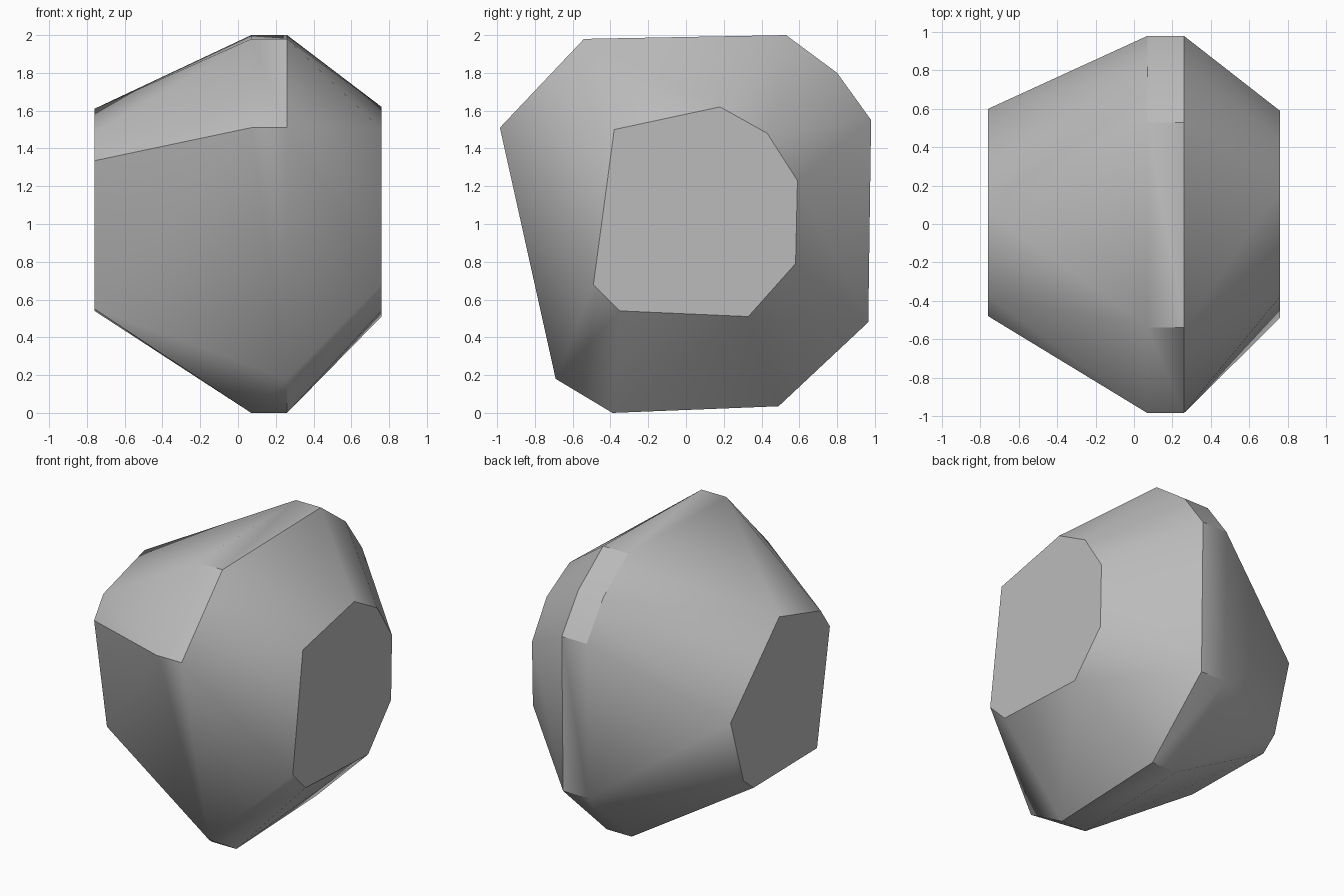
import bpy
import bmesh
import math

cube = bpy.data.objects.get("Cube")
if cube:
    bpy.data.objects.remove(cube, do_unlink=True)

# Single stone colour
stone = bpy.data.materials.new("stone_grey")
stone.use_nodes = True
colour = (0.5, 0.5, 0.5, 1)
stone.diffuse_color = colour
stone.node_tree.nodes["Principled BSDF"].inputs["Base Color"].default_value = colour

# Widest cross-section (y, z), shared by both middle rings
belt = [(-0.54, 1.98), (0.53, 2.0), (0.80, 1.80), (0.98, 1.55), (0.965, 0.48),
        (0.49, 0.035), (-0.39, 0.0), (-0.985, 1.51)]
low_front_chip = (-0.69, 0.18)

# Flat cut ends
left_end = [(-0.38, 1.50), (0.18, 1.62), (0.43, 1.48), (0.59, 1.23), (0.58, 0.79),
            (0.33, 0.51), (-0.35, 0.54), (-0.49, 0.68)]
right_end = [(-0.38, 1.48), (0.07, 1.61), (0.60, 1.08), (0.46, 0.63),
             (0.35, 0.54), (-0.34, 0.55), (-0.48, 1.335)]

sections = [(-0.76, right_end), (0.07, belt),
            (0.26, belt + [low_front_chip]), (0.76, left_end)]

# Wrap the cross-sections in one faceted skin
bm = bmesh.new()
for x, outline in sections:
    for y, z in outline:
        bm.verts.new((x, y, z))
bmesh.ops.convex_hull(bm, input=bm.verts[:])
bmesh.ops.dissolve_limit(bm, angle_limit=math.radians(1), verts=bm.verts[:], edges=bm.edges[:])
bmesh.ops.recalc_face_normals(bm, faces=bm.faces[:])

mesh = bpy.data.meshes.new("rock")
bm.to_mesh(mesh)
bm.free()
mesh.materials.append(stone)
rock = bpy.data.objects.new("rock", mesh)
bpy.context.collection.objects.link(rock)

# Soft shading across shallow edges, crisp chipped edges elsewhere
bpy.ops.object.select_all(action="DESELECT")
rock.select_set(True)
bpy.context.view_layer.objects.active = rock
bpy.ops.object.shade_smooth_by_angle(angle=math.radians(35))
